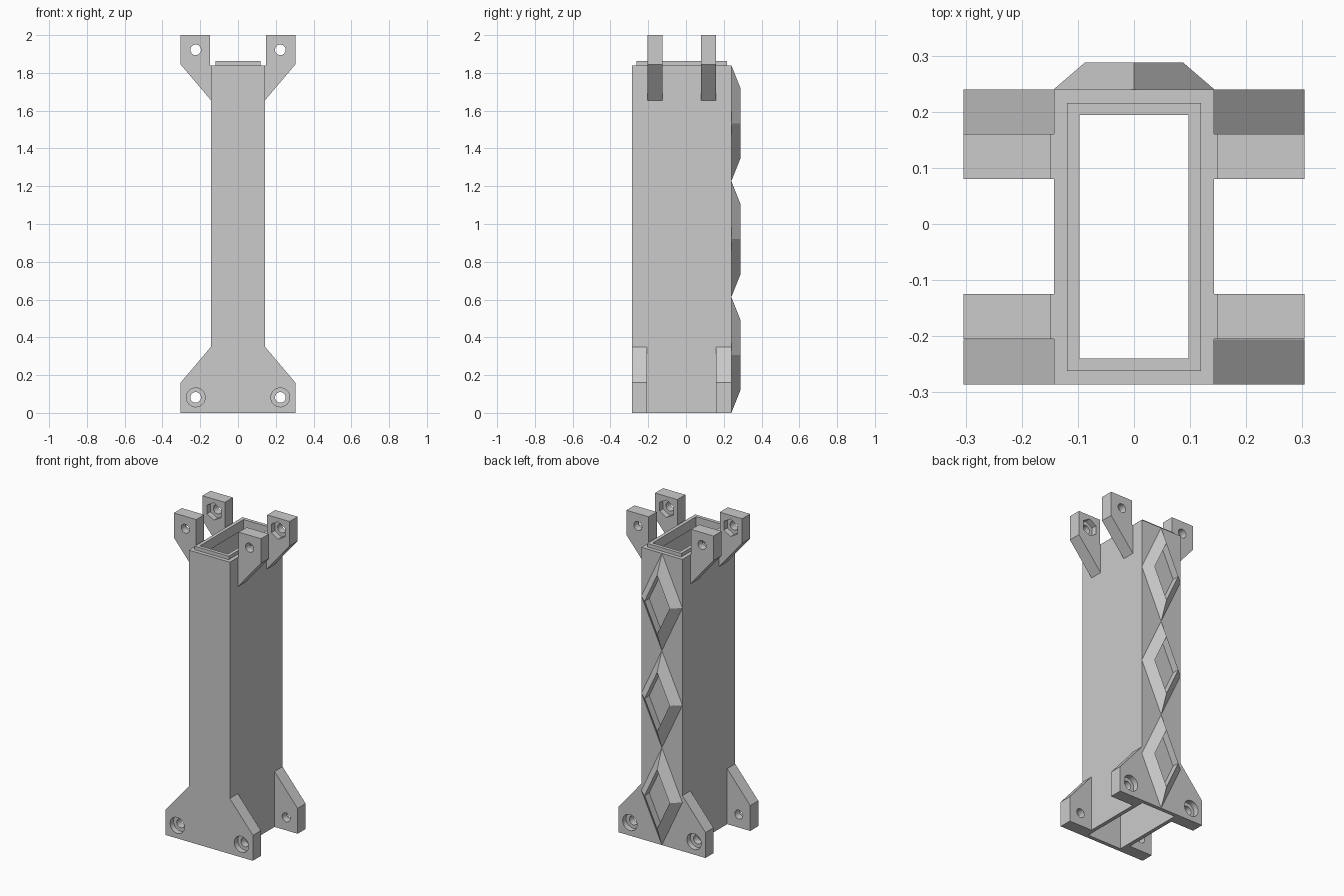
import bpy, bmesh, math
from mathutils import Vector

cube = bpy.data.objects.get("Cube")
if cube:
    bpy.data.objects.remove(cube, do_unlink=True)

grey = bpy.data.materials.new("plain grey")
grey.use_nodes = True
grey.diffuse_color = (0.6, 0.6, 0.6, 1)
grey.node_tree.nodes["Principled BSDF"].inputs["Base Color"].default_value = (0.6, 0.6, 0.6, 1)

W, FRONT, BACK, TOP = 0.143, -0.286, 0.24, 1.84   # tube half width, faces and height
TAB = 0.08                                        # lug thickness
BOLT_X = 0.224


def finish(name, bm):
    bmesh.ops.recalc_face_normals(bm, faces=bm.faces)
    mesh = bpy.data.meshes.new(name)
    bm.to_mesh(mesh)
    bm.free()
    mesh.materials.append(grey)
    ob = bpy.data.objects.new(name, mesh)
    bpy.context.collection.objects.link(ob)
    return ob


def bridge(bm, a, b):
    for i in range(len(a)):
        j = (i + 1) % len(a)
        bm.faces.new((a[i], a[j], b[j], b[i]))


def loop(bm, points):
    return [bm.verts.new(p) for p in points]


def rect(inset, z):
    x, y0, y1 = W - inset, FRONT + inset, BACK - inset
    return [(-x, y0, z), (x, y0, z), (x, y1, z), (-x, y1, z)]


def prism(name, outline, y0, y1):
    """Extrude an x-z outline along y."""
    bm = bmesh.new()
    a = loop(bm, [(x, y0, z) for x, z in outline])
    b = loop(bm, [(x, y1, z) for x, z in outline])
    bridge(bm, a, b)
    bm.faces.new(a)
    bm.faces.new(b)
    return finish(name, bm)


def circle(r, z, sides, turn=0.0):
    steps = [turn + math.tau * i / sides for i in range(sides)]
    return [(BOLT_X + r * math.cos(t), z + r * math.sin(t)) for t in steps]


def cut(ob, cutter):
    mod = ob.modifiers.new("cut", "BOOLEAN")
    mod.operation, mod.solver, mod.object = "DIFFERENCE", "EXACT", cutter
    bpy.context.view_layer.objects.active = ob
    bpy.ops.object.modifier_apply(modifier=mod.name)
    bpy.data.objects.remove(cutter, do_unlink=True)


def lug(name, outline, y0, bolt_z, pocket, pocket_y):
    """Bolt lug with a through hole and a pocket, mirrored to both sides."""
    ob = prism(name, outline, y0, y0 + TAB)
    cut(ob, prism("hole_cutter", circle(0.028, bolt_z, 32), y0 - 0.1, y0 + TAB + 0.1))
    cut(ob, prism("pocket_cutter", pocket, pocket_y - 0.035, pocket_y + 0.035))
    ob.modifiers.new("mirror", "MIRROR")
    bpy.ops.object.select_all(action="DESELECT")
    ob.select_set(True)
    bpy.context.view_layer.objects.active = ob
    bpy.ops.object.shade_smooth_by_angle(angle=math.radians(30))


# Hollow tube with a raised joining collar lining its top
profile = [(0, 0), (0, TOP), (0.024, TOP), (0.024, 1.862),
           (0.046, 1.862), (0.046, 1.8), (0.024, 1.8), (0.024, 0)]
bm = bmesh.new()
rings = [loop(bm, rect(inset, z)) for inset, z in profile]
for i, ring in enumerate(rings):
    bridge(bm, ring, rings[(i + 1) % len(rings)])
finish("tube", bm)

# Lower lugs with round counterbores on the outer faces
low = [(W, 0), (0.304, 0), (0.304, 0.16), (W, 0.35)]
bore = circle(0.05, 0.082, 32)
lug("front_lower_lugs", low, FRONT, 0.082, bore, FRONT)
lug("back_lower_lugs", low, BACK - TAB, 0.082, bore, BACK)

# Upper lugs with hexagonal nut pockets on the inner faces
high = [(W, 1.655), (0.304, 1.845), (0.304, 2), (0.148, 2), (0.148, TOP), (W, TOP)]
nut = circle(0.055, 1.922, 6, math.pi / 6)
front_y, back_y = FRONT + TAB + 0.001, BACK - 2 * TAB
lug("front_upper_lugs", high, front_y, 1.922, nut, front_y + TAB)
lug("back_upper_lugs", high, back_y, 1.922, nut, back_y)

# Three bevelled diamond frames down the back
half = TOP / 6


def diamond(scale, y, z):
    w, h = W * scale, half * scale
    return [(w, y, z), (0, y, z + h), (-w, y, z), (0, y, z - h)]


for n in range(3):
    mid = half * (2 * n + 1)
    bm = bmesh.new()
    base = loop(bm, diamond(1, BACK, mid))
    rim = loop(bm, diamond(0.61, BACK + 0.048, mid))
    floor = loop(bm, diamond(0.61, BACK + 0.002, mid))
    bridge(bm, base, rim)
    bridge(bm, rim, floor)
    bm.faces.new(floor)
    bm.faces.new(base)
    finish(f"back_diamond_{n + 1}", bm)
